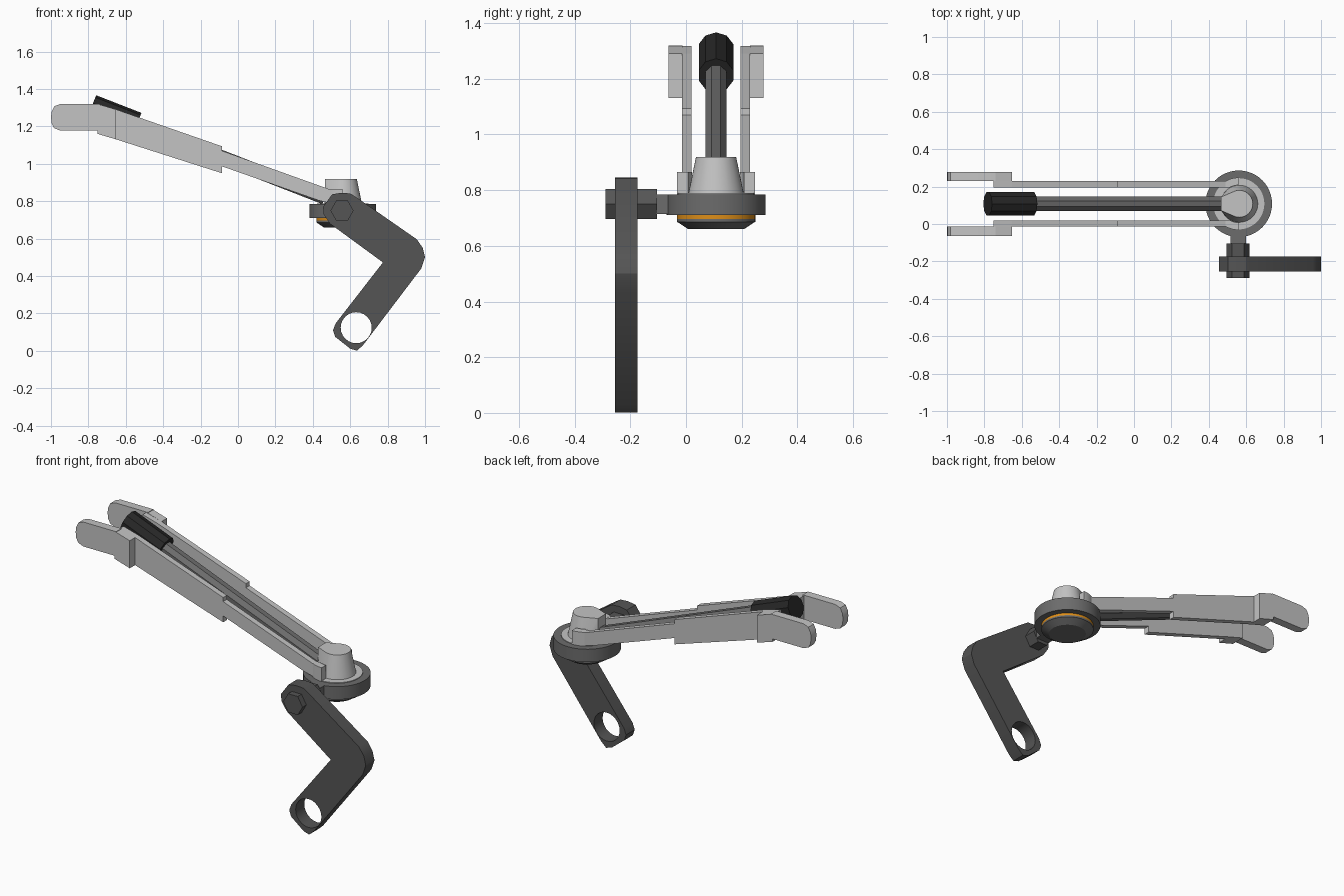
import bpy, bmesh, math
from mathutils import Vector, Matrix

if "Cube" in bpy.data.objects:
    bpy.data.objects.remove(bpy.data.objects["Cube"])

CX, CY = 0.56, 0.108   # vertical axis of the hub


def material(name, r, g, b):
    m = bpy.data.materials.new(name)
    m.diffuse_color = (r, g, b, 1)
    m.use_nodes = True
    m.node_tree.nodes["Principled BSDF"].inputs["Base Color"].default_value = m.diffuse_color
    return m


LIGHT = material("light_grey", 0.55, 0.55, 0.55)
DARK = material("dark_grey", 0.09, 0.09, 0.09)
MID = material("mid_grey", 0.15, 0.15, 0.15)
BLACK = material("black_rubber", 0.02, 0.02, 0.02)
ORANGE = material("orange", 0.72, 0.27, 0.01)


def finish(bm, name, mat, smooth=None):
    bmesh.ops.recalc_face_normals(bm, faces=bm.faces)
    me = bpy.data.meshes.new(name)
    bm.to_mesh(me)
    bm.free()
    ob = bpy.data.objects.new(name, me)
    bpy.context.collection.objects.link(ob)
    me.materials.append(mat)
    if smooth:
        bpy.ops.object.select_all(action='DESELECT')
        ob.select_set(True)
        bpy.context.view_layer.objects.active = ob
        bpy.ops.object.shade_smooth_by_angle(angle=math.radians(smooth))
    return ob


def prism(name, loops, a, b, mat, axis='y', smooth=None):
    """Extrude outlines (first is outer, others are holes) from a to b."""
    bm = bmesh.new()
    for pts in loops:
        vs = [bm.verts.new((p[0], a, p[1]) if axis == 'y' else (p[0], p[1], a)) for p in pts]
        for i in range(len(vs)):
            bm.edges.new((vs[i - 1], vs[i]))
    bmesh.ops.triangle_fill(bm, edges=bm.edges[:], use_beauty=True)
    ext = bmesh.ops.extrude_face_region(bm, geom=bm.faces[:], use_keep_orig=True)
    vs = [g for g in ext['geom'] if isinstance(g, bmesh.types.BMVert)]
    d = Vector((0, b - a, 0)) if axis == 'y' else Vector((0, 0, b - a))
    bmesh.ops.translate(bm, verts=vs, vec=d)
    return finish(bm, name, mat, smooth)


def rod(name, p, q, r1, r2, sides, mat, smooth=None, turn=0):
    """Capped cylinder or cone from p to q."""
    p, q = Vector(p), Vector(q)
    rot = (q - p).to_track_quat('Z', 'Y').to_matrix().to_4x4()
    m = Matrix.Translation((p + q) / 2) @ rot @ Matrix.Rotation(turn, 4, 'Z')
    bm = bmesh.new()
    bmesh.ops.create_cone(bm, cap_ends=True, segments=sides, radius1=r1, radius2=r2,
                          depth=(q - p).length, matrix=m)
    return finish(bm, name, mat, smooth)


def circle(x, y, r, n):
    return [(x + r * math.cos(i * math.tau / n), y + r * math.sin(i * math.tau / n)) for i in range(n)]


def hub(name, z1, r1, z2, r2, mat):
    rod(name, (CX, CY, z1), (CX, CY, z2), r1, r2, 48, mat, 30)


# Bent crank arm with a hole at its lower end
crank = [(.455, .77), (.503, .837), (.55, .845), (.60, .842), (.642, .815), (.957, .596),
         (.988, .55), (1.0, .5), (.98, .441), (.668, .03), (.636, .001), (.6, .012),
         (.52, .075), (.508, .11), (.522, .147), (.775, .473), (.492, .68), (.458, .73)]
prism("crank_arm", [crank, circle(.632, .124, .083, 24)], -.255, -.175, DARK, smooth=25)

# Hexagonal pivot bolt and the neck that joins it to the collar
prism("pivot_bolt", [circle(.556, .75, .062, 6)], -.29, -.105, DARK)
prism("collar_neck", [[(.515, .714), (.60, .714), (.60, .785), (.515, .785)]], -.106, -.04, MID)

# Round hub: collar, plate, orange band and bottom cap
hub("collar", .71, .178, .785, .178, MID)
hub("top_plate", .775, .137, .789, .137, LIGHT)
hub("orange_band", .696, .141, .712, .141, ORANGE)
hub("bottom_cap_rim", .686, .141, .697, .141, MID)
hub("bottom_cap", .66, .1, .687, .141, MID)

# Tapered post with a blunt nose toward the shaft
bm = bmesh.new()
for z, r in ((.785, .1), (.92, .072)):
    for x, y in circle(CX + .003, CY, r, 40) + [(.465, CY - .036), (.465, CY + .036)]:
        bm.verts.new((x, y, z))
bmesh.ops.convex_hull(bm, input=bm.verts[:])
finish(bm, "tapered_post", LIGHT, 30)

# Shaft with rubber grip
def axis_point(x):
    return (x, CY, 1.21 - .39 * (x + .535))


rod("shaft", axis_point(-.6), axis_point(.465), .041, .041, 8, MID, turn=math.pi / 8)
rod("grip", axis_point(-.782), axis_point(-.54), .065, .065, 10, BLACK)

# Fork: two mirrored blades, each with a stepped arm, joint, rounded tip and curved foot
arm = [(-.75, 1.318), (-.652, 1.291), (-.086, 1.094), (-.086, 1.07), (.49, .864), (.51, .864),
       (.51, .785), (.43, .805), (-.086, .987), (-.086, .95), (-.652, 1.131), (-.75, 1.16)]
joint = [(-.75, 1.32), (-.652, 1.291), (-.652, 1.131), (-.75, 1.16)]
tip = [(-.74, 1.32), (-.95, 1.32), (-.982, 1.308), (-.996, 1.28), (-1.0, 1.25),
       (-.996, 1.215), (-.982, 1.19), (-.95, 1.178), (-.74, 1.178)]
for side, s in (("front", -1), ("back", 1)):
    prism(side + "_fork_arm", [arm], CY + s * .088, CY + s * .122, LIGHT)
    prism(side + "_fork_joint", [joint], CY + s * .121, CY + s * .171, LIGHT)
    prism(side + "_fork_tip", [tip], CY + s * .122, CY + s * .171, LIGHT, smooth=30)
    angles = [math.radians(90 + 5 * i) for i in range(7)]
    foot = [(CX + .14 * math.cos(a), CY + s * .14 * math.sin(a)) for a in angles]
    foot += [(CX + .1 * math.cos(a), CY + s * .1 * math.sin(a)) for a in reversed(angles)]
    prism(side + "_fork_foot", [foot], .785, .865, LIGHT, axis='z', smooth=30)
